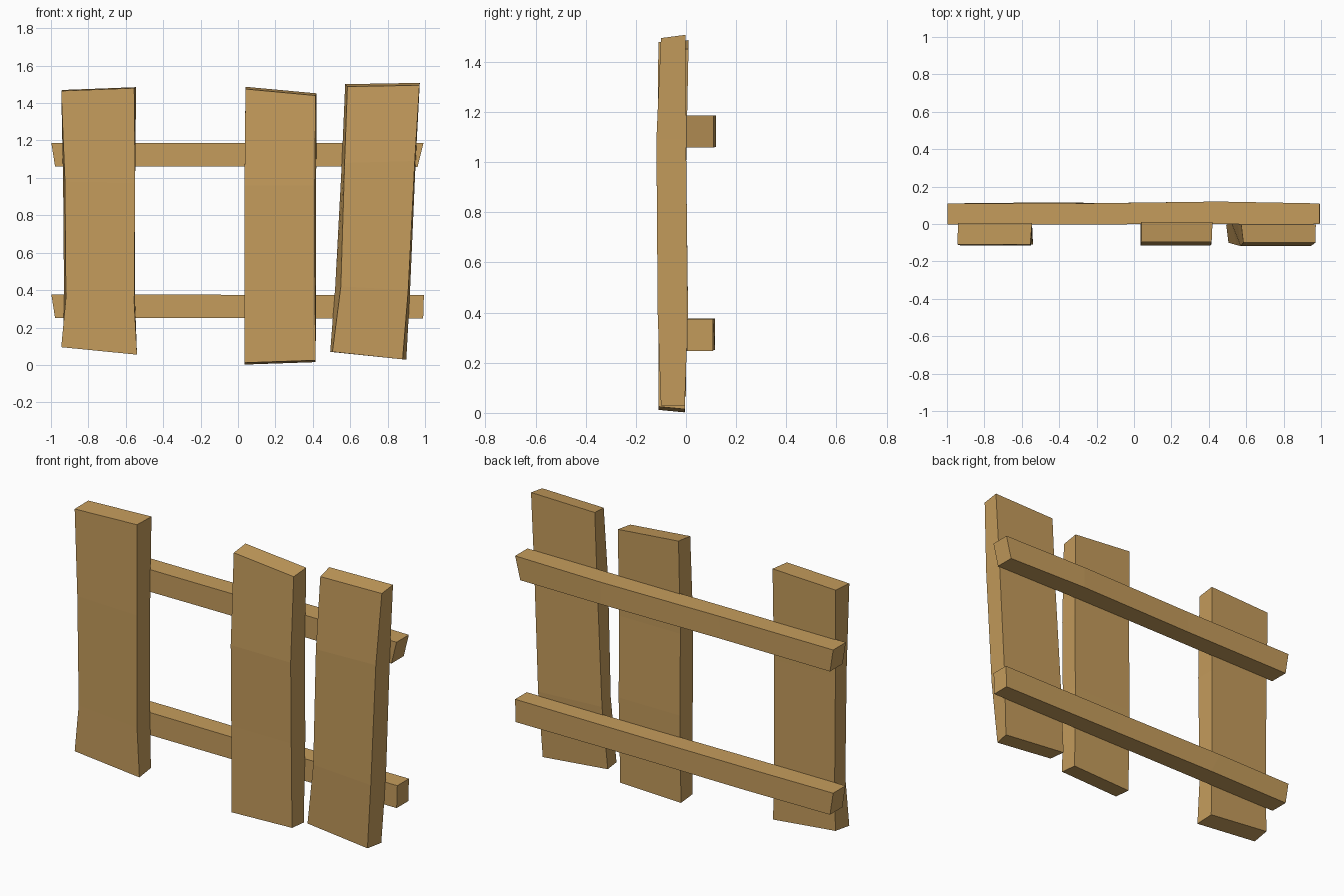
import bpy, bmesh

wood = bpy.data.materials.new("warm wood")
wood.diffuse_color = (0.56, 0.335, 0.108, 1)


def loft(name, rings):
    """Closed four-sided board through successive rings of four points."""
    bm = bmesh.new()
    loops = [[bm.verts.new(p) for p in ring] for ring in rings]
    for a, b in zip(loops, loops[1:]):
        for i in range(4):
            j = (i + 1) % 4
            bm.faces.new((a[i], a[j], b[j], b[i]))
    bm.faces.new(loops[0][::-1])
    bm.faces.new(loops[-1])
    bmesh.ops.recalc_face_normals(bm, faces=bm.faces[:])
    me = bpy.data.meshes.new(name)
    bm.to_mesh(me)
    bm.free()
    me.materials.append(wood)
    ob = bpy.data.objects.new(name, me)
    bpy.context.collection.objects.link(ob)


def plank(name, rows):
    # row: left x, right x, left z, right z, front y, back y, back widening left, right, back z shift
    loft(name, [[(xl, yf, zl), (xr, yf, zr), (xr + wr, yb, zr + dz), (xl - wl, yb, zl + dz)]
                for xl, xr, zl, zr, yf, yb, wl, wr, dz in rows])


def rail(name, rows):
    # row: top x, bottom x, bottom z, top z, front y, back y
    loft(name, [[(xb, yf, zb), (xb, yb, zb), (xt, yb, zt), (xt, yf, zt)]
                for xt, xb, zb, zt, yf, yb in rows])


# upright planks, bottom to top
plank("left_plank", [
    (-0.945, -0.54, 0.095, 0.055, -0.11, 0.0, -0.01, -0.005, 0.01),
    (-0.92, -0.555, 0.36, 0.33, -0.11, 0.0, 0.01, 0.005, 0),
    (-0.925, -0.55, 0.98, 0.97, -0.115, 0.0, 0.01, 0.0, 0),
    (-0.945, -0.555, 1.465, 1.48, -0.11, 0.005, -0.005, 0.01, 0.005)])
plank("middle_plank", [
    (0.035, 0.415, 0.012, 0.025, -0.11, -0.005, 0, 0, -0.01),
    (0.035, 0.41, 0.5, 0.5, -0.11, 0.005, 0, 0.008, 0),
    (0.035, 0.41, 0.96, 0.96, -0.115, 0.0, 0, 0.008, 0),
    (0.04, 0.415, 1.475, 1.44, -0.095, 0.01, 0, 0.005, 0.012)])
plank("right_plank", [
    (0.505, 0.88, 0.07, 0.03, -0.10, -0.005, 0.012, 0.02, 0),
    (0.55, 0.91, 0.42, 0.40, -0.113, 0.008, 0.03, 0.01, 0),
    (0.57, 0.945, 1.08, 1.09, -0.118, 0.0, 0.015, 0.005, 0),
    (0.585, 0.97, 1.488, 1.495, -0.10, -0.003, 0.012, 0.002, 0.013)])

# cross rails behind the planks, left to right
rail("upper_rail", [
    (-0.998, -0.978, 1.06, 1.187, -0.003, 0.11),
    (-0.28, -0.30, 1.062, 1.187, -0.002, 0.11),
    (0.45, 0.45, 1.062, 1.187, 0.0, 0.12),
    (0.992, 0.96, 1.058, 1.187, 0.0, 0.11)])
rail("lower_rail", [
    (-0.998, -0.978, 0.25, 0.377, 0.0, 0.11),
    (-0.51, -0.45, 0.25, 0.377, 0.0, 0.115),
    (0.2, 0.2, 0.25, 0.374, 0.0, 0.11),
    (0.994, 0.99, 0.247, 0.375, 0.004, 0.108)])
